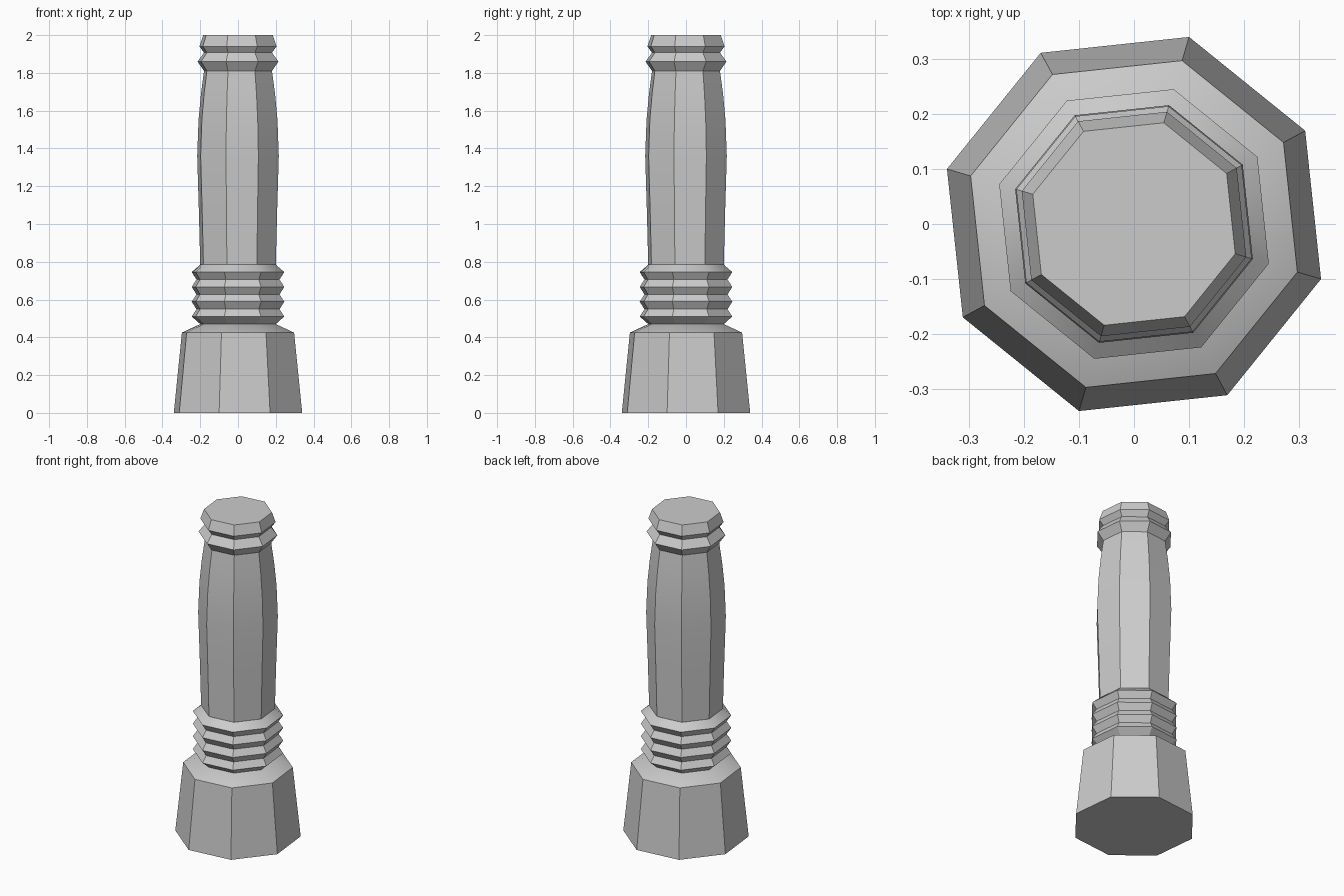
import bpy, bmesh, math

if "Cube" in bpy.data.objects:
    bpy.data.objects.remove(bpy.data.objects["Cube"])

SIDES = 8
TURN = math.radians(28.6)            # rotation of the octagon
FIT = math.cos(math.radians(16.4))   # half width -> corner radius

grey = bpy.data.materials.new("plain_grey")
grey.diffuse_color = (0.6, 0.6, 0.6, 1)
grey.use_nodes = True
grey.node_tree.nodes["Principled BSDF"].inputs["Base Color"].default_value = grey.diffuse_color


def lathe(name, profile):
    """Octagonal solid from (half width, height) pairs, capped at both ends."""
    bm = bmesh.new()
    rings = []
    for half, z in profile:
        r = half / FIT
        rings.append([bm.verts.new((r * math.cos(TURN + math.tau * i / SIDES),
                                    r * math.sin(TURN + math.tau * i / SIDES), z))
                      for i in range(SIDES)])
    for a, b in zip(rings, rings[1:]):
        for i in range(SIDES):
            j = (i + 1) % SIDES
            bm.faces.new((a[i], a[j], b[j], b[i]))
    bm.faces.new(rings[0][::-1])
    bm.faces.new(rings[-1])
    mesh = bpy.data.meshes.new(name)
    bm.to_mesh(mesh)
    bm.free()
    mesh.materials.append(grey)
    obj = bpy.data.objects.new(name, mesh)
    bpy.context.collection.objects.link(obj)
    bpy.ops.object.select_all(action='DESELECT')
    obj.select_set(True)
    bpy.context.view_layer.objects.active = obj
    bpy.ops.object.shade_smooth_by_angle(angle=math.radians(30))
    return obj


# Tapered foot with a sloping shoulder
lathe("foot", [(0.34, 0), (0.297, 0.425), (0.2, 0.47)])

# Four ridges around the lower neck
ridges = [(0.2, 0.47)]
for k in range(4):
    z = 0.51 + 0.0785 * k
    ridges.append((0.245, z))
    ridges.append((0.22 if k < 3 else 0.2, z + 0.039))
lathe("ridged_neck", ridges)

# Swelling shaft
lathe("shaft", [(0.2, 0.785), (0.207, 1.06), (0.216, 1.36),
                (0.209, 1.55), (0.196, 1.69), (0.18, 1.81)])

# Double collar and flat top
lathe("top_collar", [(0.18, 1.81), (0.214, 1.86), (0.18, 1.907),
                     (0.204, 1.94), (0.184, 2.0)])
